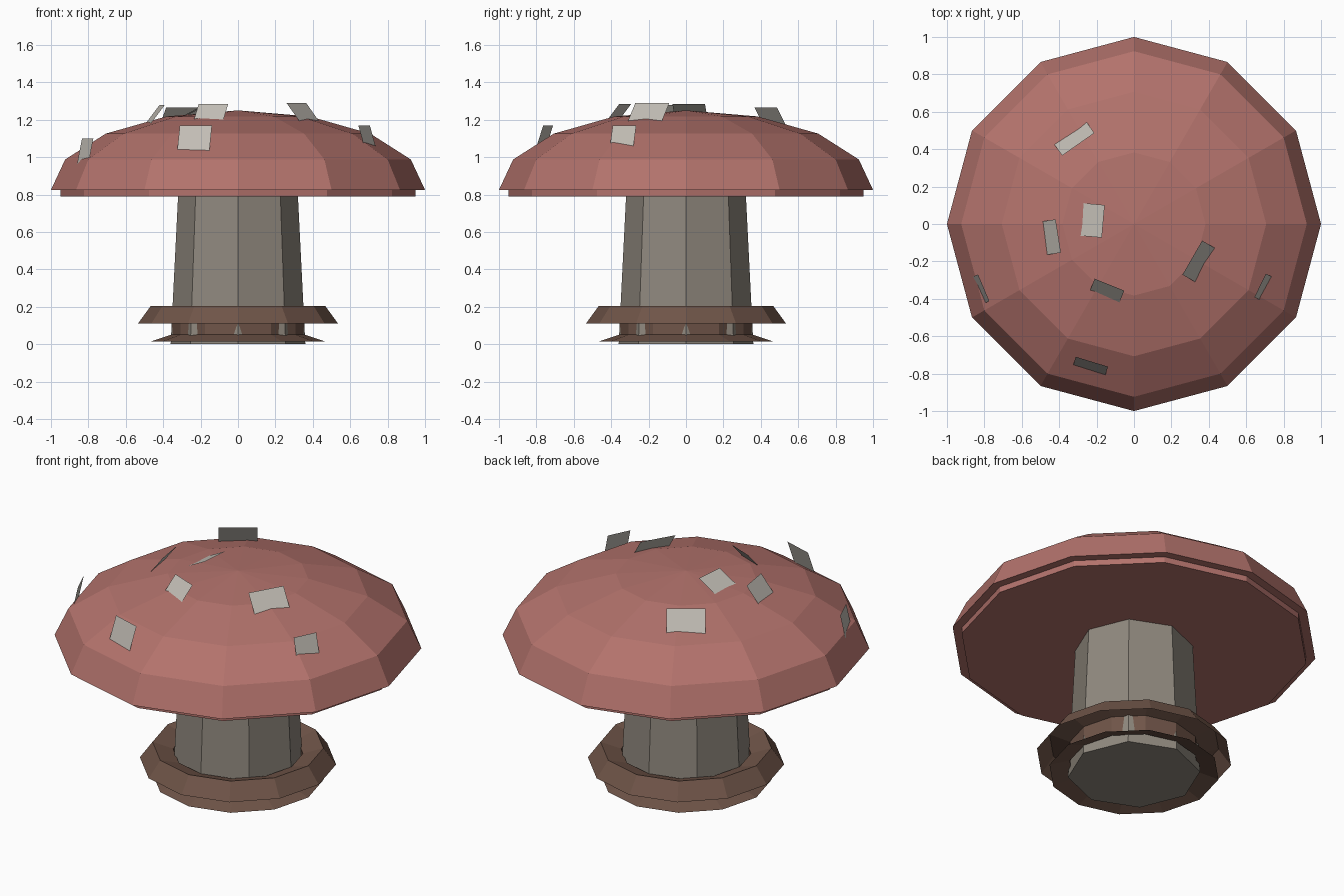
import bpy
from math import sin, cos, pi, radians

if "Cube" in bpy.data.objects:
    bpy.data.objects.remove(bpy.data.objects["Cube"])


def material(name, rgb):
    m = bpy.data.materials.new(name)
    m.diffuse_color = (*rgb, 1)
    m.use_nodes = True
    m.node_tree.nodes["Principled BSDF"].inputs["Base Color"].default_value = m.diffuse_color
    return m


def add_mesh(name, verts, faces, mat):
    me = bpy.data.meshes.new(name)
    me.from_pydata(verts, [], faces)
    me.validate()
    me.update()
    me.materials.append(mat)
    ob = bpy.data.objects.new(name, me)
    bpy.context.collection.objects.link(ob)
    return ob


def lathe(name, profile, sides, mat):
    """Spin (radius, height) points around z; radius 0 becomes a single pole."""
    verts, rings, faces = [], [], []
    for r, z in profile:
        n = 1 if r == 0 else sides
        rings.append([len(verts) + i % n for i in range(sides)])
        verts += [(r * cos(2 * pi * i / sides), r * sin(2 * pi * i / sides), z) for i in range(n)]
    for a, b in zip(rings, rings[1:]):
        for i in range(sides):
            j = (i + 1) % sides
            faces.append(list(dict.fromkeys((a[i], a[j], b[j], b[i]))))
    return add_mesh(name, verts, faces, mat)


red = material("cap_red", (0.45, 0.17, 0.15))
grey = material("stem_grey", (0.28, 0.25, 0.21))
brown = material("base_brown", (0.16, 0.09, 0.065))
pale = material("spot_pale", (0.55, 0.52, 0.47))

# Stem: tapered octagon
lathe("stem", [(0, 0), (0.36, 0), (0.32, 0.80), (0, 0.80)], 8, grey)

# Cap: squashed half sphere sitting on a thin plate
dome = [(cos(k * pi / 8), 0.825 + 0.425 * sin(k * pi / 8)) for k in range(4)]
lathe("cap", [(0.95, 0.825)] + dome + [(0, 1.25)], 12, red)
lathe("cap_underside", [(0, 0.79), (0.95, 0.79), (0.95, 0.825)], 12, red)

# Base collar: five-sided ring whose lower outer side is open
ring = [(0.435 + 0.1 * cos(k * 2 * pi / 5), 0.11 + 0.1 * sin(k * 2 * pi / 5)) for k in range(5)]
lathe("base_collar", ring[::-1], 12, brown)

# Spots: flat tilted squares half sunk into the cap
# (angle, radius of top edge, height of top edge, size, tilt)
spots = [
    (125, 0.52, 1.265, 0.21, 58),
    (175, 0.165, 1.285, 0.175, 28),
    (189, 0.41, 1.28, 0.18, 53),
    (248, 0.35, 1.285, 0.17, 51),
    (330, 0.36, 1.29, 0.21, 51),
    (334, 0.75, 1.17, 0.14, 73),
    (253, 0.77, 1.17, 0.18, 71),
    (203, 0.873, 1.10, 0.155, 78),
]
for n, (ang, r, z, size, tilt) in enumerate(spots, 1):
    a, t = radians(ang), radians(tilt)
    corners = []
    for side, down in ((-1, 0), (-1, 1), (1, 1), (1, 0)):
        rad = r + down * size * cos(t)
        off = side * size / 2
        corners.append((rad * cos(a) - off * sin(a), rad * sin(a) + off * cos(a),
                        z - down * size * sin(t)))
    add_mesh(f"spot_{n}", corners, [(0, 1, 2, 3)], pale)
